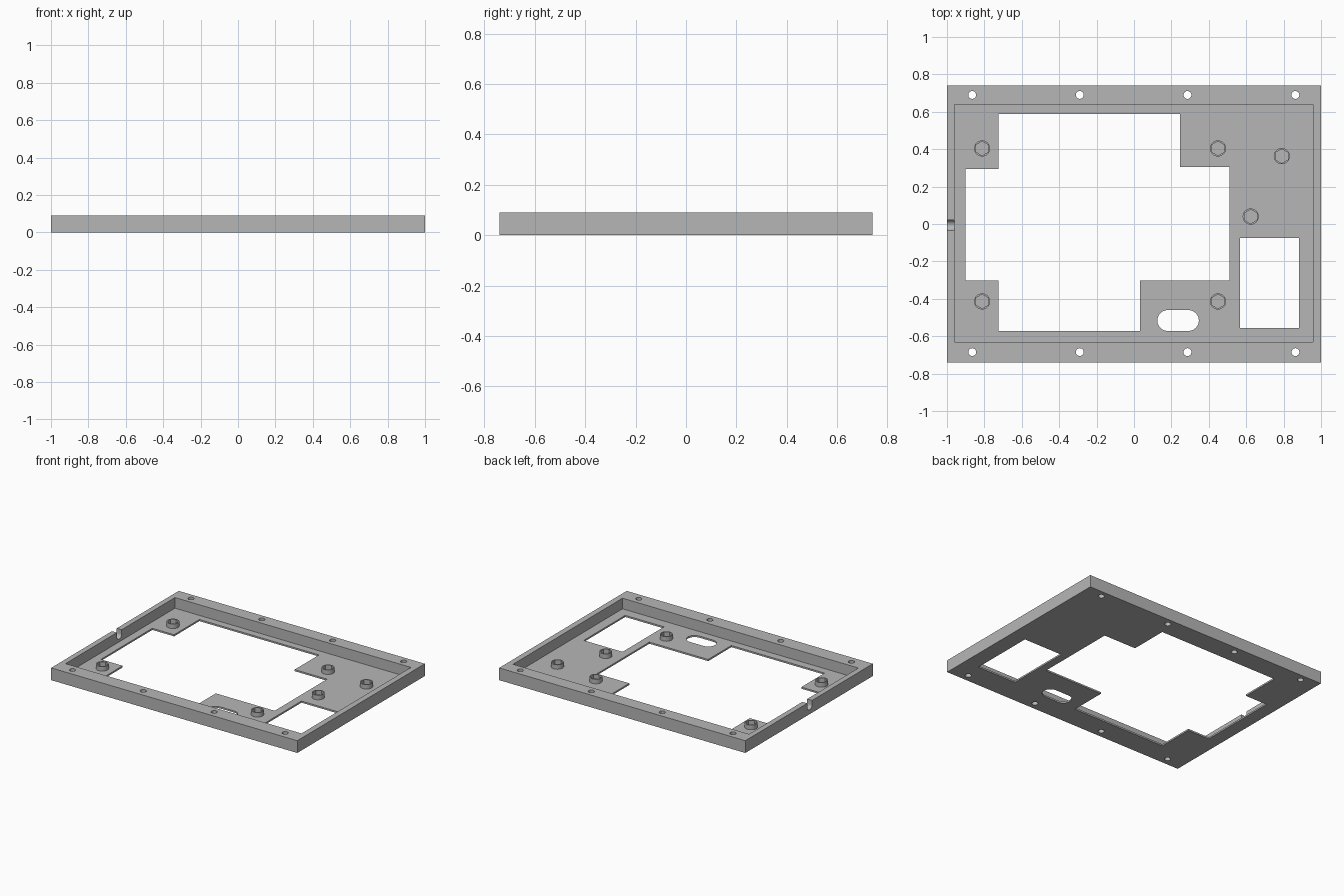
import bpy, bmesh
from math import cos, sin, pi

if "Cube" in bpy.data.objects:
    bpy.data.objects.remove(bpy.data.objects["Cube"], do_unlink=True)

HEIGHT, FLOOR, BOSS_TOP = 0.09, 0.012, 0.045

grey = bpy.data.materials.new("plain grey")
grey.use_nodes = True
grey.diffuse_color = (0.47, 0.47, 0.47, 1)
grey.node_tree.nodes["Principled BSDF"].inputs["Base Color"].default_value = grey.diffuse_color


def prism(name, outline, low, high):
    """Extrude a flat outline between two heights."""
    bm = bmesh.new()
    face = bm.faces.new([bm.verts.new((x, y, low)) for x, y in outline])
    top = bmesh.ops.extrude_face_region(bm, geom=[face])["geom"]
    bmesh.ops.translate(bm, vec=(0, 0, high - low),
                        verts=[v for v in top if isinstance(v, bmesh.types.BMVert)])
    bmesh.ops.recalc_face_normals(bm, faces=bm.faces)
    mesh = bpy.data.meshes.new(name)
    bm.to_mesh(mesh)
    bm.free()
    mesh.materials.append(grey)
    obj = bpy.data.objects.new(name, mesh)
    bpy.context.collection.objects.link(obj)
    return obj


def rect(x0, x1, y0, y1):
    return [(x0, y0), (x1, y0), (x1, y1), (x0, y1)]


def arc(x, y, r, n, start=0.0, sweep=2 * pi, closed=True):
    steps = n if closed else n - 1
    return [(x + r * cos(start + sweep * i / steps),
             y + r * sin(start + sweep * i / steps)) for i in range(n)]


def select(obj):
    bpy.ops.object.select_all(action="DESELECT")
    obj.select_set(True)
    bpy.context.view_layer.objects.active = obj


def cut(obj, cutter):
    """Subtract the cutter, then discard it."""
    cutter.hide_render = True
    mod = obj.modifiers.new("cut", "BOOLEAN")
    mod.operation, mod.solver, mod.object = "DIFFERENCE", "EXACT", cutter
    select(obj)
    bpy.ops.object.modifier_apply(modifier=mod.name)
    bpy.data.objects.remove(cutter, do_unlink=True)


def smooth(obj):
    select(obj)
    bpy.ops.object.shade_smooth_by_angle(angle=pi / 6)


# Shallow tray with a thin floor
tray = prism("tray_frame", rect(-1, 1, -0.74, 0.74), 0, HEIGHT)
cut(tray, prism("cavity", rect(-0.96, 0.957, -0.63, 0.64), FLOOR, 0.2))

# Large stepped opening, square window and rounded slot in the floor
opening = [(-0.725, 0.587), (0.247, 0.587), (0.247, 0.305), (0.51, 0.305),
           (0.51, -0.303), (0.032, -0.303), (0.032, -0.572), (-0.725, -0.572),
           (-0.725, -0.303), (-0.902, -0.303), (-0.902, 0.294), (-0.725, 0.294)]
slot = (arc(0.291, -0.516, 0.056, 13, -pi / 2, pi, False)
        + arc(0.181, -0.516, 0.056, 13, pi / 2, pi, False))
for outline in (opening, rect(0.568, 0.883, -0.556, -0.075), slot):
    cut(tray, prism("floor_cutter", outline, -0.1, 0.05))

# Screw holes through the front and back rails
for x in (-0.865, -0.29, 0.286, 0.863):
    for y in (-0.685, 0.69):
        cut(tray, prism("screw_cutter", arc(x, y, 0.021, 24), -0.1, 0.2))

# Round-bottomed cable notch in the right wall
notch = prism("notch_cutter", [(-0.2, -0.028)] + arc(-0.06, 0, 0.028, 13, -pi / 2, pi, False)
              + [(-0.2, 0.028)], -1.05, -0.93)
for v in notch.data.vertices:
    v.co = (v.co.z, v.co.y - 0.007, -v.co.x)
notch.data.flip_normals()
bm = bmesh.new()
bm.from_mesh(notch.data)
bmesh.ops.recalc_face_normals(bm, faces=bm.faces)
bm.to_mesh(notch.data)
bm.free()
# The profile's rounded end points down once turned upright
for v in notch.data.vertices:
    v.co.z = max(v.co.z, 0.03)
cut(tray, notch)
smooth(tray)

# Round bosses with hexagonal nut pockets
bosses = [(-0.812, 0.404), (0.449, 0.404), (0.79, 0.363),
          (0.624, 0.04), (-0.812, -0.414), (0.449, -0.414)]
for i, (x, y) in enumerate(bosses):
    boss = prism(f"nut_boss_{i + 1}", arc(x, y, 0.043, 32), FLOOR, BOSS_TOP)
    cut(boss, prism("nut_cutter", arc(x, y, 0.038, 6, pi / 6), 0, 0.1))
    smooth(boss)
